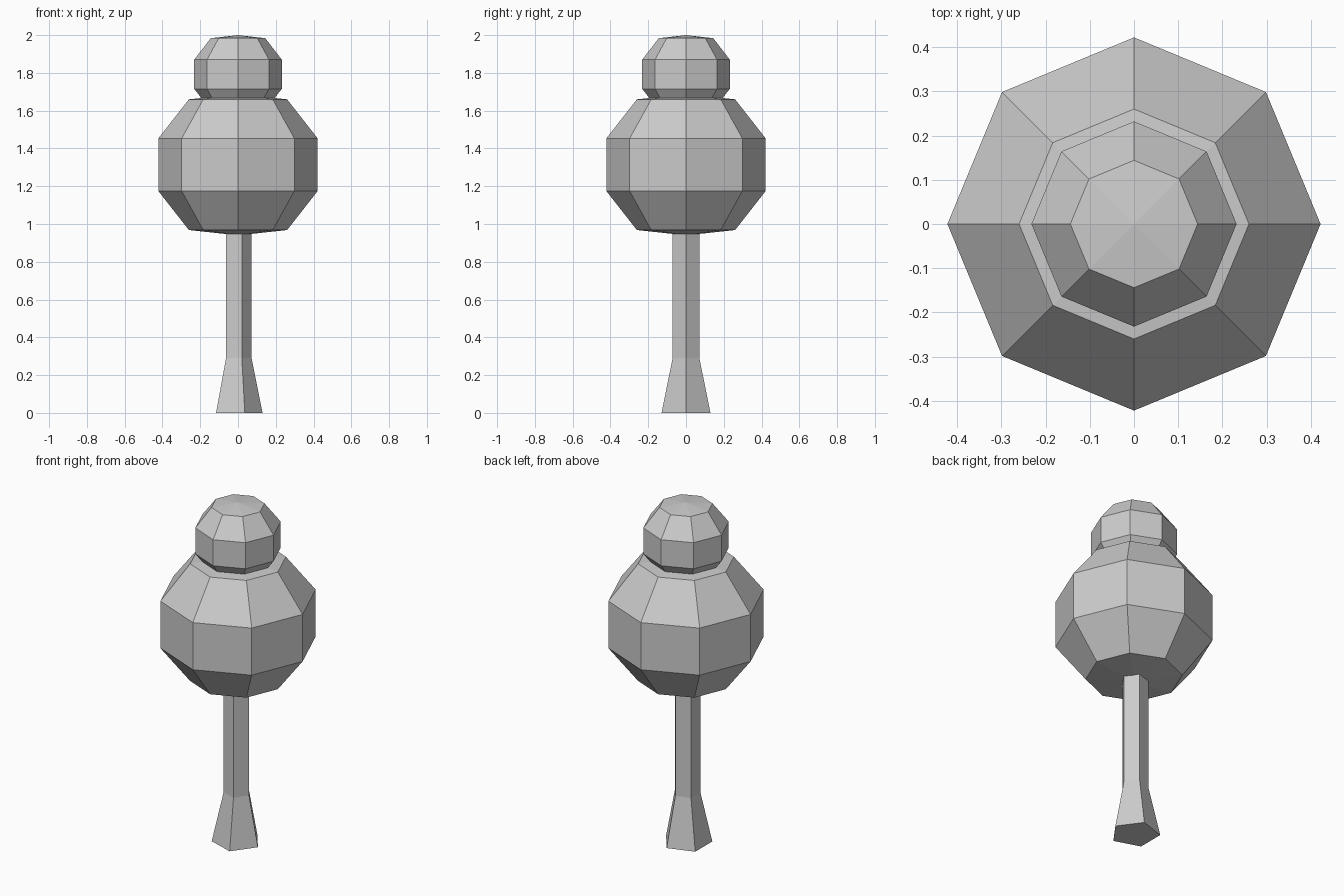
import bpy, bmesh
from math import cos, sin, tau

if "Cube" in bpy.data.objects:
    bpy.data.objects.remove(bpy.data.objects["Cube"])


def lathe(name, sides, rings, bottom=None, top=None):
    """Stack polygon rings (z, radius, x offset); close with apex points or flat caps."""
    bm = bmesh.new()
    loops = [[bm.verts.new((dx + r * cos(tau * i / sides), r * sin(tau * i / sides), z))
              for i in range(sides)] for z, r, dx in rings]
    for a, b in zip(loops, loops[1:]):
        for i in range(sides):
            j = (i + 1) % sides
            bm.faces.new((a[i], a[j], b[j], b[i]))
    for loop, apex in ((loops[0], bottom), (loops[-1], top)):
        if apex is None:
            bm.faces.new(loop)
        else:
            tip = bm.verts.new((0, 0, apex))
            for i in range(sides):
                bm.faces.new((loop[i], loop[(i + 1) % sides], tip))
    bmesh.ops.recalc_face_normals(bm, faces=bm.faces)
    mesh = bpy.data.meshes.new(name)
    bm.to_mesh(mesh)
    bm.free()
    obj = bpy.data.objects.new(name, mesh)
    bpy.context.collection.objects.link(obj)
    return obj


def foliage_ball(name, z, radius, cap_radius, belt, shoulder, half_height):
    """Eight-sided ball, mirrored above and below its centre height."""
    rings = [(z - shoulder, cap_radius, 0), (z - belt, radius, 0),
             (z + belt, radius, 0), (z + shoulder, cap_radius, 0)]
    return lathe(name, 8, rings, z - half_height, z + half_height)


# Five-sided trunk with a flared foot
lathe("trunk", 5, [(0, 0.136, -0.006), (0.29, 0.0746, -0.003), (1.1, 0.0746, -0.003)])

# Two stacked foliage balls
foliage_ball("lower_foliage", 1.314, 0.422, 0.26, 0.139, 0.346, 0.374)
foliage_ball("upper_foliage", 1.793, 0.232, 0.144, 0.077, 0.191, 0.207)
